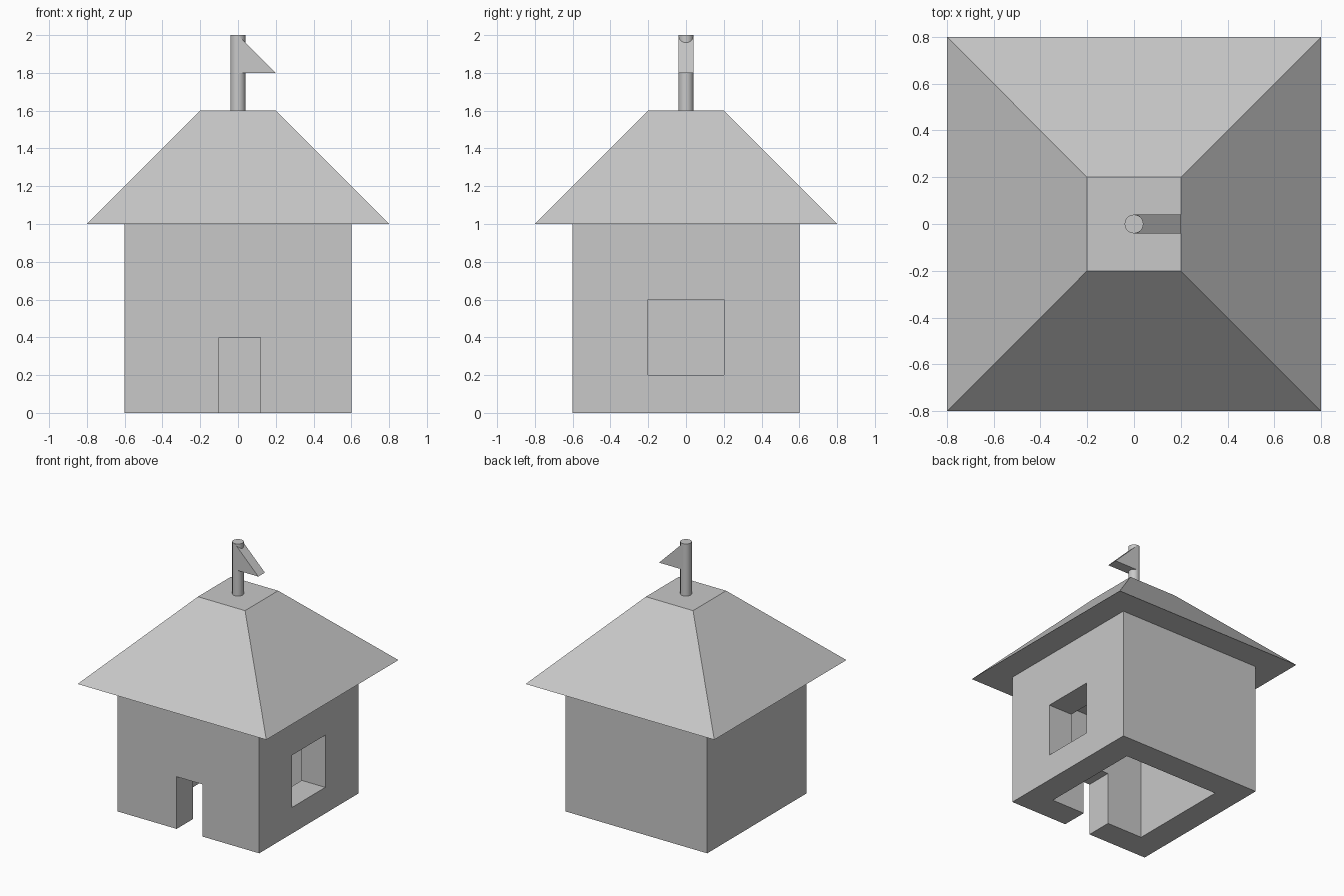
import bpy
import bmesh
import math

if "Cube" in bpy.data.objects:
    bpy.data.objects.remove(bpy.data.objects["Cube"], do_unlink=True)

GREY = (0.58, 0.58, 0.58, 1)
grey = bpy.data.materials.new("plain grey")
grey.use_nodes = True
grey.diffuse_color = GREY
grey.node_tree.nodes["Principled BSDF"].inputs["Base Color"].default_value = GREY


def box(name, low, high):
    """Box between two opposite corners."""
    centre = [(a + b) / 2 for a, b in zip(low, high)]
    bpy.ops.mesh.primitive_cube_add(size=1, location=centre)
    obj = bpy.context.object
    obj.name = name
    obj.scale = [b - a for a, b in zip(low, high)]
    bpy.ops.object.transform_apply(location=True, rotation=True, scale=True)
    obj.data.materials.append(grey)
    return obj


def cut(target, cutter):
    """Subtract the cutter from the target, then discard it."""
    cutter.hide_render = True
    mod = target.modifiers.new("opening", "BOOLEAN")
    mod.operation = "DIFFERENCE"
    mod.solver = "EXACT"
    mod.object = cutter
    bpy.context.view_layer.objects.active = target
    bpy.ops.object.modifier_apply(modifier=mod.name)
    bpy.data.objects.remove(cutter, do_unlink=True)


# Thick walls around a room open at the bottom
walls = box("walls", (-0.6, -0.6, 0), (0.6, 0.6, 1))
cut(walls, box("room_cutter", (-0.4, -0.4, -0.1), (0.4, 0.4, 0.8)))
cut(walls, box("door_cutter", (-0.1, -0.7, -0.1), (0.12, -0.3, 0.4)))
cut(walls, box("window_cutter", (0.3, -0.2, 0.2), (0.7, 0.2, 0.6)))

# Truncated pyramid roof
bpy.ops.mesh.primitive_cone_add(
    vertices=4, radius1=0.8 * math.sqrt(2), radius2=0.2 * math.sqrt(2),
    depth=0.6, location=(0, 0, 1.3), rotation=(0, 0, math.pi / 4))
roof = bpy.context.object
roof.name = "roof"
bpy.ops.object.transform_apply(location=True, rotation=True, scale=True)
roof.data.materials.append(grey)

# Flagpole
bpy.ops.mesh.primitive_cylinder_add(vertices=32, radius=0.04, depth=0.4, location=(0, 0, 1.8))
pole = bpy.context.object
pole.name = "flagpole"
pole.data.materials.append(grey)
bpy.ops.object.shade_smooth_by_angle(angle=math.radians(30))

# Triangular flag, extruded across its thickness
bm = bmesh.new()
outline = [bm.verts.new((x, -0.04, z)) for x, z in ((0, 1.8), (0.2, 1.8), (0, 2))]
side = bm.faces.new(outline)
result = bmesh.ops.extrude_face_region(bm, geom=[side])
moved = [g for g in result["geom"] if isinstance(g, bmesh.types.BMVert)]
bmesh.ops.translate(bm, verts=moved, vec=(0, 0.08, 0))
bmesh.ops.recalc_face_normals(bm, faces=bm.faces)
mesh = bpy.data.meshes.new("flag")
bm.to_mesh(mesh)
bm.free()
mesh.materials.append(grey)
flag = bpy.data.objects.new("flag", mesh)
bpy.context.collection.objects.link(flag)
